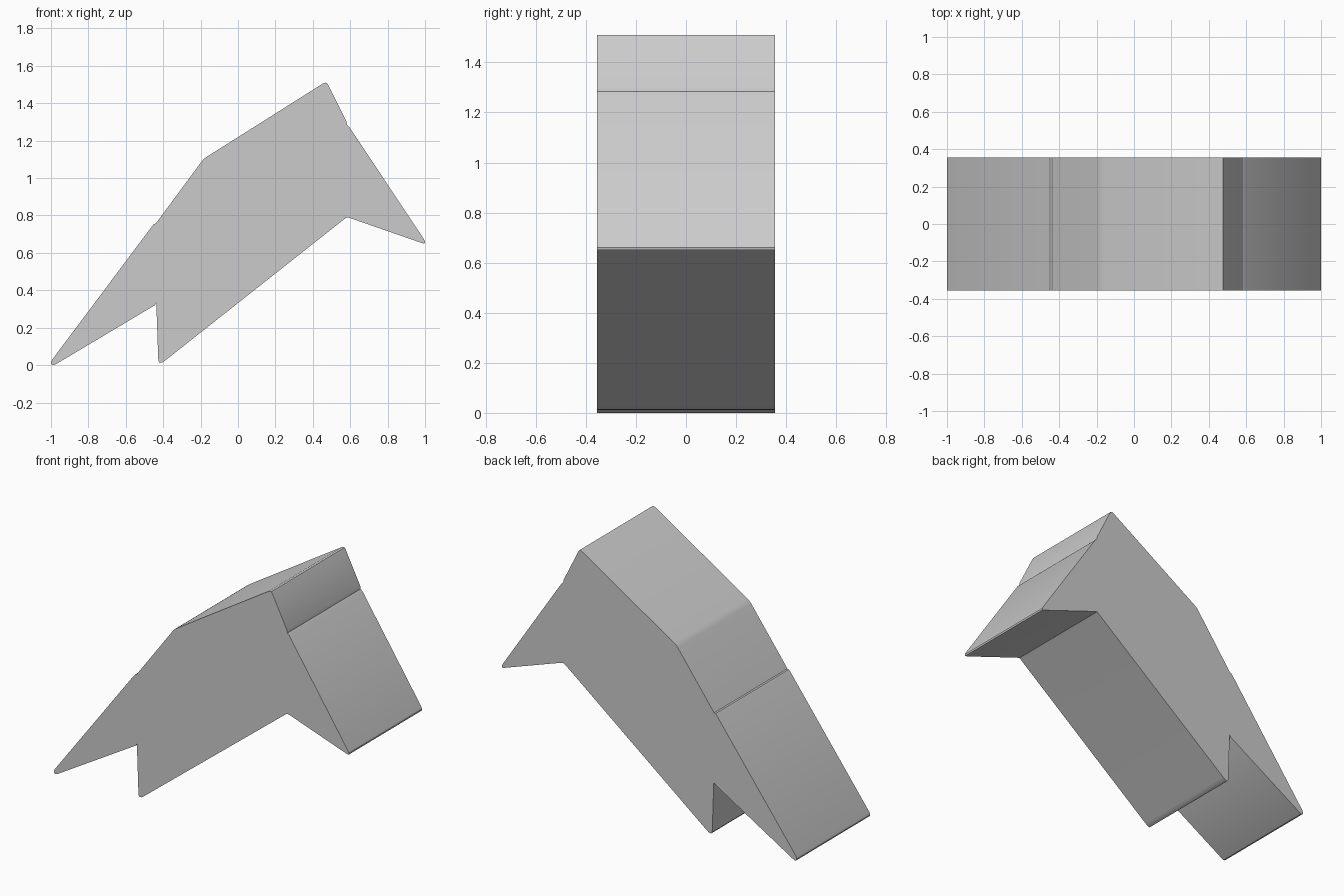
import bpy, bmesh, math

if "Cube" in bpy.data.objects:
    bpy.data.objects.remove(bpy.data.objects["Cube"])

HALF_WIDTH = 0.355


def extrude_profile(name, profile):
    """Solid made from an x-z outline, extruded along y and centred on y = 0."""
    bm = bmesh.new()
    face = bm.faces.new([bm.verts.new((x, -HALF_WIDTH, z)) for x, z in profile])
    side = bmesh.ops.extrude_face_region(bm, geom=[face])
    back = [v for v in side["geom"] if isinstance(v, bmesh.types.BMVert)]
    bmesh.ops.translate(bm, verts=back, vec=(0, 2 * HALF_WIDTH, 0))
    bmesh.ops.recalc_face_normals(bm, faces=bm.faces)
    mesh = bpy.data.meshes.new(name)
    bm.to_mesh(mesh)
    bm.free()
    obj = bpy.data.objects.new(name, mesh)
    bpy.context.collection.objects.link(obj)
    return obj


# Outline, counter-clockwise from the left tip, with small rounded corners
left_fin_underside = [(-1.0, 0.012), (-0.997, 0.003), (-0.985, 0.0), (-0.97, 0.007),
                      (-0.445, 0.32), (-0.437, 0.333)]
body_underside = [(-0.426, 0.022), (-0.418, 0.012), (-0.405, 0.014), (-0.385, 0.028),
                  (0.57, 0.782), (0.583, 0.79), (0.597, 0.787)]
right_fin = [(0.985, 0.652), (0.998, 0.65), (1.0, 0.66), (0.993, 0.675),
             (0.596, 1.272), (0.583, 1.284)]
body_top = [(0.58, 1.302), (0.482, 1.498), (0.475, 1.509), (0.465, 1.51), (0.45, 1.503),
            (-0.165, 1.115), (-0.182, 1.103), (-0.195, 1.088), (-0.433, 0.766)]
left_fin_top = [(-0.439, 0.757), (-0.449, 0.755), (-0.46, 0.742), (-0.995, 0.027)]

arrow_body = extrude_profile(
    "angled_body", left_fin_underside + body_underside + right_fin + body_top + left_fin_top)

# Smooth the rounded corners, keep real edges sharp
bpy.context.view_layer.objects.active = arrow_body
arrow_body.select_set(True)
bpy.ops.object.shade_smooth_by_angle(angle=math.radians(30))
